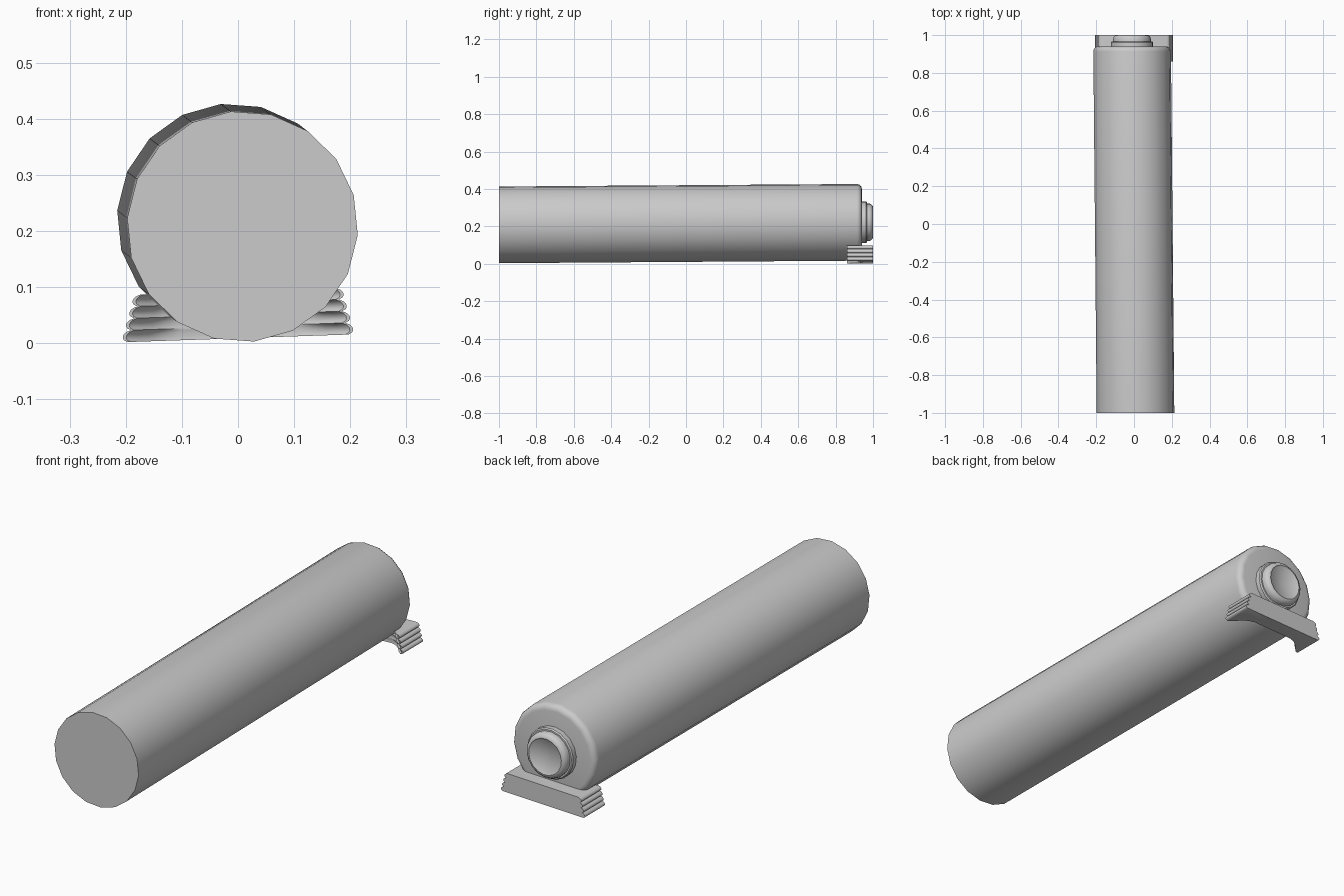
import bpy, bmesh, math

if "Cube" in bpy.data.objects:
    bpy.data.objects.remove(bpy.data.objects["Cube"])

SIDES = 18
PHASE = math.radians(-4.2)


def axis_centre(y):
    # The tube leans very slightly left and up towards the back
    return 0.008 - 0.0093 * (y + 1), 0.208 + 0.007 * (y + 1)


def finish(name, bm, angle=35):
    bmesh.ops.recalc_face_normals(bm, faces=bm.faces)
    mesh = bpy.data.meshes.new(name)
    bm.to_mesh(mesh)
    bm.free()
    obj = bpy.data.objects.new(name, mesh)
    bpy.context.collection.objects.link(obj)
    bpy.ops.object.select_all(action='DESELECT')
    obj.select_set(True)
    bpy.context.view_layer.objects.active = obj
    bpy.ops.object.shade_smooth_by_angle(angle=math.radians(angle))
    return obj


def loft(bm, rings):
    n = len(rings[0])
    for a, b in zip(rings, rings[1:]):
        for i in range(n):
            j = (i + 1) % n
            bm.faces.new((a[i], a[j], b[j], b[i]))


def lathe(name, profile, tip=None):
    """Revolve (radius, y) points about the leaning axis."""
    bm = bmesh.new()
    rings = []
    for r, y in profile:
        cx, cz = axis_centre(y)
        rings.append([bm.verts.new((cx + r * math.cos(PHASE + math.tau * i / SIDES), y,
                                    cz + r * math.sin(PHASE + math.tau * i / SIDES)))
                      for i in range(SIDES)])
    loft(bm, rings)
    bm.faces.new(rings[0])
    if tip is None:
        bm.faces.new(rings[-1])
    else:
        cx, cz = axis_centre(tip)
        t = bm.verts.new((cx, tip, cz))
        for i in range(SIDES):
            bm.faces.new((rings[-1][i], rings[-1][(i + 1) % SIDES], t))
    return finish(name, bm)


# Main tube with a rounded back rim
R, B, Y = 0.206, 0.026, 0.94
rim = [(R - B + B * math.cos(math.radians(a)), Y - B + B * math.sin(math.radians(a)))
       for a in (0, 22.5, 45, 67.5, 90)]
lathe("tube_body", [(R, -1.0)] + rim)

# Stepped end cap: collar, then a rounded knob with a dished centre
lathe("cap_collar", [(0.112, 0.93), (0.112, 0.962), (0.107, 0.967)])
lathe("cap_knob", [(0.100, 0.955), (0.100, 0.982), (0.096, 0.991), (0.088, 0.998),
                   (0.080, 1.0), (0.074, 0.996)], tip=0.986)

# Foot: sloping ribbed ends, scooped front, tilted slightly to one side
HEIGHT, RIBS, STEPS = 0.084, 4, 6
scoop = [(0.170, 0.878), (0.150, 0.902), (0.127, 0.920), (0.100, 0.930)]


def foot_ring(bm, z, end):
    s = end / 0.195
    half = [(end, 1.0), (end, 0.86), (end - 0.006, 0.86)]
    half += [(min(x * s, end - 0.012), y) for x, y in scoop]
    pts = half + [(-x, y) for x, y in reversed(half)]
    return [bm.verts.new((x, y, 0.002 + z + (x + 0.2) * 0.034)) for x, y in pts]


bm = bmesh.new()
rings = []
for k in range(RIBS * STEPS + 1):
    t = k / (RIBS * STEPS)
    bump = 0.011 * abs(math.sin(math.pi * t * RIBS)) ** 0.6
    rings.append(foot_ring(bm, HEIGHT * t, 0.197 - 0.023 * t + bump))
loft(bm, rings)
bm.faces.new(rings[0])
bm.faces.new(rings[-1])
finish("ribbed_foot", bm, 40)
